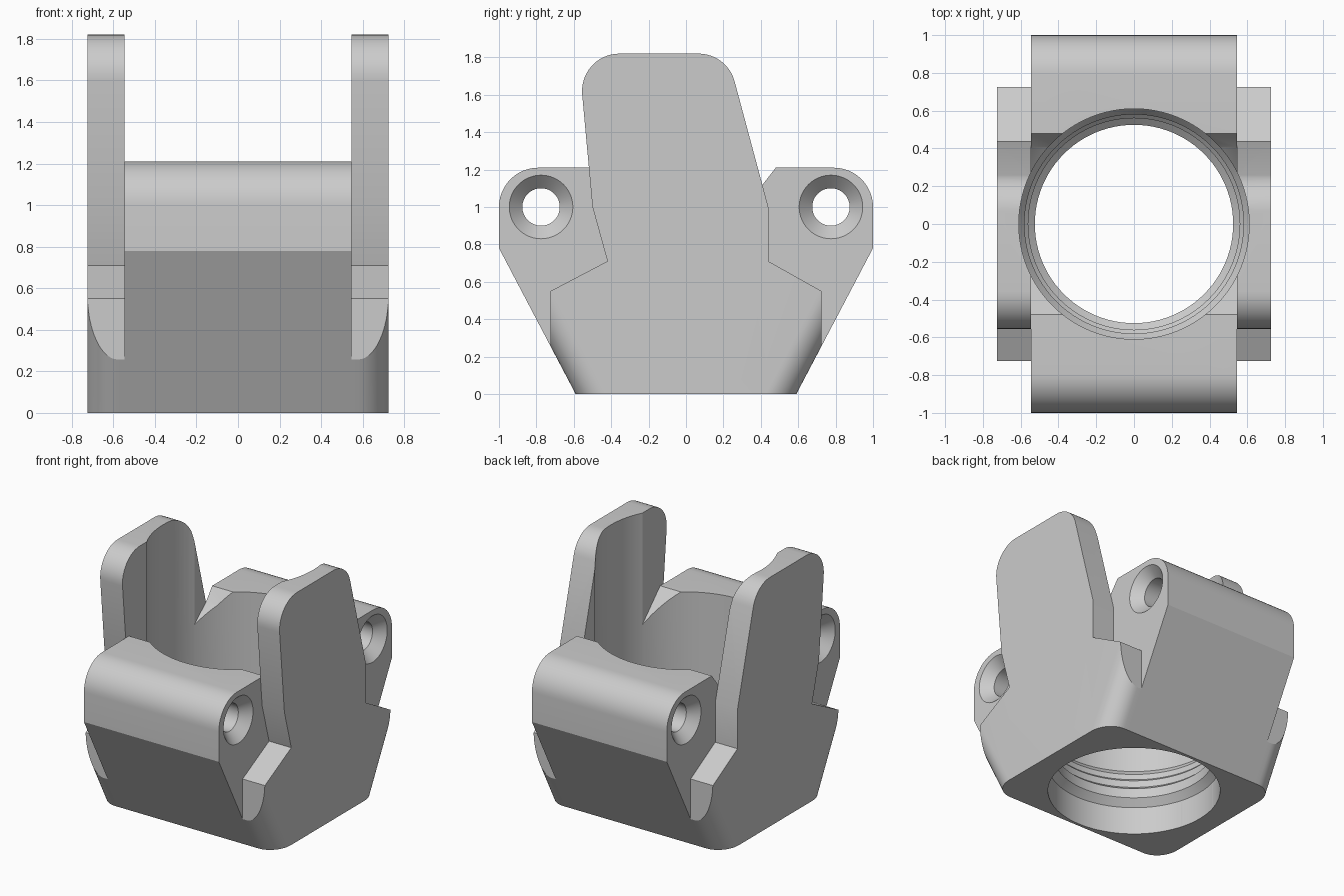
import bpy, bmesh, math
from mathutils import Vector

cube = bpy.data.objects.get("Cube")
if cube:
    bpy.data.objects.remove(cube)

HALF_BODY, HALF_WIDTH = 0.545, 0.725
FOOT, SLOPE = 0.59, 0.41 / 0.78      # half depth at the base, outward lean

grey = bpy.data.materials.new("plain grey")
grey.use_nodes = True
grey.diffuse_color = (0.6, 0.6, 0.6, 1)
grey.node_tree.nodes["Principled BSDF"].inputs["Base Color"].default_value = (0.6, 0.6, 0.6, 1)


def make_object(name, bm, helper=False):
    bmesh.ops.recalc_face_normals(bm, faces=bm.faces)
    mesh = bpy.data.meshes.new(name)
    bm.to_mesh(mesh)
    bm.free()
    obj = bpy.data.objects.new(name, mesh)
    bpy.context.collection.objects.link(obj)
    mesh.materials.append(grey)
    obj.hide_render = helper
    return obj


def rounded(points, steps=12):
    """Replace each (y, z, radius) corner that has a radius by an arc."""
    out = []
    for i, (y, z, r) in enumerate(points):
        p = Vector((y, z))
        if not r:
            out.append(p)
            continue
        a = (Vector(points[i - 1][:2]) - p).normalized()
        b = (Vector(points[(i + 1) % len(points)][:2]) - p).normalized()
        half = a.angle(b) / 2
        centre = p + (a + b).normalized() * r / math.sin(half)
        start = p + a * r / math.tan(half) - centre
        end = p + b * r / math.tan(half) - centre
        sweep = math.pi - 2 * half
        for k in range(steps + 1):
            t = k / steps
            arc = start * math.sin((1 - t) * sweep) + end * math.sin(t * sweep)
            out.append(centre + arc / math.sin(sweep))
    return out


def prism(name, points, x0, x1):
    bm = bmesh.new()
    face = bm.faces.new([bm.verts.new((x0, p.x, p.y)) for p in rounded(points)])
    ext = bmesh.ops.extrude_face_region(bm, geom=[face])
    moved = [v for v in ext["geom"] if isinstance(v, bmesh.types.BMVert)]
    bmesh.ops.translate(bm, verts=moved, vec=(x1 - x0, 0, 0))
    return make_object(name, bm)


def turned(name, profile, axis, centre=(0, 0, 0), steps=64):
    """Closed solid of revolution from (radius, distance along axis) pairs."""
    bm = bmesh.new()
    rings = []
    for r, h in profile:
        ring = []
        for k in range(steps):
            a = math.tau * k / steps
            u, v = r * math.cos(a), r * math.sin(a)
            co = (u, v, h) if axis == "Z" else (h, u, v)
            ring.append(bm.verts.new(Vector(co) + Vector(centre)))
        rings.append(ring)
    for low, high in zip(rings, rings[1:]):
        for k in range(steps):
            n = (k + 1) % steps
            bm.faces.new((low[k], low[n], high[n], high[k]))
    bm.faces.new(rings[0])
    bm.faces.new(rings[-1])
    return make_object(name, bm, True)


def boolean(obj, tool, operation="DIFFERENCE"):
    mod = obj.modifiers.new(tool.name, "BOOLEAN")
    mod.object, mod.operation, mod.solver = tool, operation, "EXACT"


# Stepped central bore
bore = turned("bore_cutter", [
    (0.57, -0.1), (0.57, 0.2), (0.525, 0.25), (0.525, 0.32), (0.56, 0.35),
    (0.56, 0.4), (0.58, 0.42), (0.58, 0.46), (0.61, 0.5), (0.61, 2)], "Z", steps=96)

# Body with a front and a back lug
body = prism("body", [
    (-FOOT, 0, 0), (FOOT, 0, 0), (1, 0.78, 0), (1, 1.21, 0.21), (0.48, 1.21, 0),
    (0.41, 1.12, 0), (0.27, 1.0, 0), (-0.27, 1.0, 0), (-0.48, 1.21, 0),
    (-1, 1.21, 0.21), (-1, 0.78, 0)], -HALF_BODY, HALF_BODY)
boolean(body, bore)

# Countersunk cross holes through the lugs
x, sink = HALF_BODY, 0.07
hole_profile = [(0.18, -x - 0.01), (0.1, sink - x), (0.1, x - sink), (0.18, x + 0.01)]
for side, y in (("front", -0.775), ("back", 0.775)):
    boolean(body, turned(side + "_hole_cutter", hole_profile, "X", (0, y, 1.0)))

# Leaning block with rounded corners that trims the foot of the side plates
bm = bmesh.new()
bmesh.ops.create_cube(bm, size=2)
for v in bm.verts:
    v.co.x *= HALF_WIDTH
    v.co.z = -0.2 if v.co.z < 0 else 2
    v.co.y *= FOOT + SLOPE * v.co.z
corners = [e for e in bm.edges if abs(e.verts[0].co.z - e.verts[1].co.z) > 1]
bmesh.ops.bevel(bm, geom=corners, offset=0.147, segments=12, profile=0.5, affect="EDGES")
trim = make_object("foot_trim", bm, True)

# Tall side plates
plate = [
    (-0.725, 0, 0), (0.725, 0, 0), (0.725, 0.55, 0), (0.44, 0.71, 0), (0.44, 1.0, 0),
    (0.22, 1.82, 0.2), (-0.575, 1.82, 0.2), (-0.5, 1.0, 0), (-0.42, 0.71, 0),
    (-0.725, 0.55, 0)]
parts = [body]
for name, s in (("left_plate", 1), ("right_plate", -1)):
    obj = prism(name, plate, s * HALF_BODY, s * HALF_WIDTH)
    boolean(obj, trim, "INTERSECT")
    boolean(obj, bore)
    parts.append(obj)

# Apply the cuts, drop the cutters and shade
bpy.context.view_layer.update()
graph = bpy.context.evaluated_depsgraph_get()
cut = [bpy.data.meshes.new_from_object(o.evaluated_get(graph)) for o in parts]
tools = {m.object for o in parts for m in o.modifiers}
for obj, mesh in zip(parts, cut):
    obj.modifiers.clear()
    obj.data = mesh
for tool in tools:
    bpy.data.objects.remove(tool)
bpy.ops.object.select_all(action="DESELECT")
for obj in parts:
    obj.select_set(True)
bpy.context.view_layer.objects.active = body
bpy.ops.object.shade_smooth_by_angle(angle=math.radians(20))
